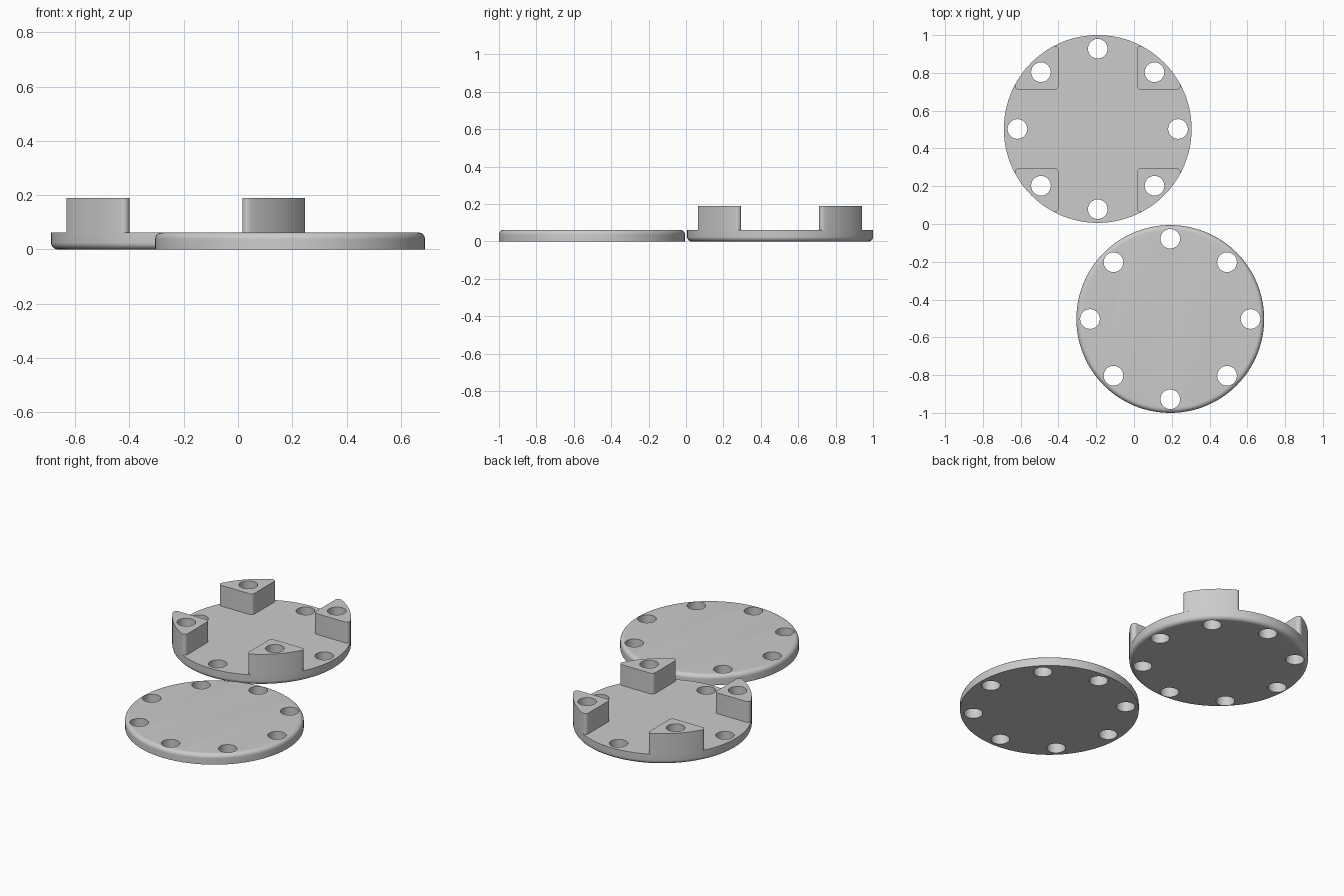
import bpy, bmesh, math

if "Cube" in bpy.data.objects:
    bpy.data.objects.remove(bpy.data.objects["Cube"])

R, T, TOP = 0.497, 0.0625, 0.19      # disc radius, disc thickness, post top
ROUND = 0.025                        # rim rounding
HOLE_R, HOLE_RING = 0.052, 0.425
POST_IN, POST_ROUND = 0.208, 0.02    # inner post corner, outline rounding
SEG = 128

grey = bpy.data.materials.new("plain grey")
grey.diffuse_color = (0.6, 0.6, 0.6, 1)
grey.use_nodes = True
grey.node_tree.nodes["Principled BSDF"].inputs["Base Color"].default_value = grey.diffuse_color


def make_object(name, bm, loc=(0, 0, 0)):
    bmesh.ops.recalc_face_normals(bm, faces=bm.faces)
    mesh = bpy.data.meshes.new(name)
    bm.to_mesh(mesh)
    bm.free()
    mesh.materials.append(grey)
    ob = bpy.data.objects.new(name, mesh)
    ob.location = loc
    bpy.context.collection.objects.link(ob)
    return ob


def arc(cx, cy, r, a0, a1, n):
    return [(cx + r * math.cos(a0 + (a1 - a0) * i / n),
             cy + r * math.sin(a0 + (a1 - a0) * i / n)) for i in range(n + 1)]


def disc(name, loc, rounded_top):
    # half profile turned around the vertical axis
    rim = arc(R - ROUND, T - ROUND, ROUND, 0, math.pi / 2, 8)
    prof = [(R, 0)] + rim
    if not rounded_top:
        prof = [(r, T - z) for r, z in prof]
    bm = bmesh.new()
    rings = [[bm.verts.new((x, y, z)) for x, y in arc(0, 0, r, 0, math.tau, SEG)[:-1]]
             for r, z in prof]
    for a, b in zip(rings, rings[1:]):
        for i in range(SEG):
            j = (i + 1) % SEG
            bm.faces.new((a[i], a[j], b[j], b[i]))
    bm.faces.new(rings[0])
    bm.faces.new(rings[-1])
    return make_object(name, bm, loc)


def post(name, loc, turn):
    # rounded corner block whose outer wall follows the disc
    c = POST_IN + POST_ROUND
    cx = math.sqrt((R - POST_ROUND) ** 2 - c ** 2)
    a = math.atan2(c, cx)
    q = math.pi / 2
    outline = (arc(c, c, POST_ROUND, 2 * q, 3 * q, 6)
               + arc(cx, c, POST_ROUND, -q, a, 8)
               + arc(0, 0, R, a, q - a, 14)[1:-1]
               + arc(c, cx, POST_ROUND, q - a, 2 * q, 8))
    bm = bmesh.new()
    base = bm.faces.new([bm.verts.new((x, y, T)) for x, y in outline])
    up = bmesh.ops.extrude_face_region(bm, geom=[base], use_keep_orig=True)
    bmesh.ops.translate(bm, vec=(0, 0, TOP - T),
                        verts=[v for v in up["geom"] if isinstance(v, bmesh.types.BMVert)])
    ob = make_object(name, bm, loc)
    ob.rotation_euler.z = turn
    return ob


def drill(ob, cutter):
    mod = ob.modifiers.new("holes", 'BOOLEAN')
    mod.operation, mod.solver, mod.object = 'DIFFERENCE', 'EXACT', cutter
    bpy.ops.object.select_all(action='DESELECT')
    ob.select_set(True)
    bpy.context.view_layer.objects.active = ob
    bpy.ops.object.modifier_apply(modifier=mod.name)
    bpy.ops.object.shade_smooth_by_angle(angle=math.radians(30))


def hole_cutter(name, loc):
    # eight round pins in a ring
    bm = bmesh.new()
    for x, y in arc(0, 0, HOLE_RING, 0, math.tau, 8)[:-1]:
        pin = bmesh.ops.create_cone(bm, cap_ends=True, segments=40, radius1=HOLE_R,
                                    radius2=HOLE_R, depth=1)
        bmesh.ops.translate(bm, verts=pin["verts"], vec=(x, y, 0))
    ob = make_object(name, bm, loc)
    ob.hide_render = True
    ob.hide_set(True)
    return ob


base_at, lid_at = (-0.192, 0.503, 0), (0.192, -0.503, 0)

# plain disc, rounded on its upper rim
lid = disc("lid_disc", lid_at, True)
drill(lid, hole_cutter("lid_hole_cutter", lid_at))

# disc with four posts, rounded on its lower rim
cutter = hole_cutter("base_hole_cutter", base_at)
drill(disc("base_disc", base_at, False), cutter)
for k in range(4):
    drill(post(f"corner_post_{k + 1}", base_at, k * math.pi / 2), cutter)
